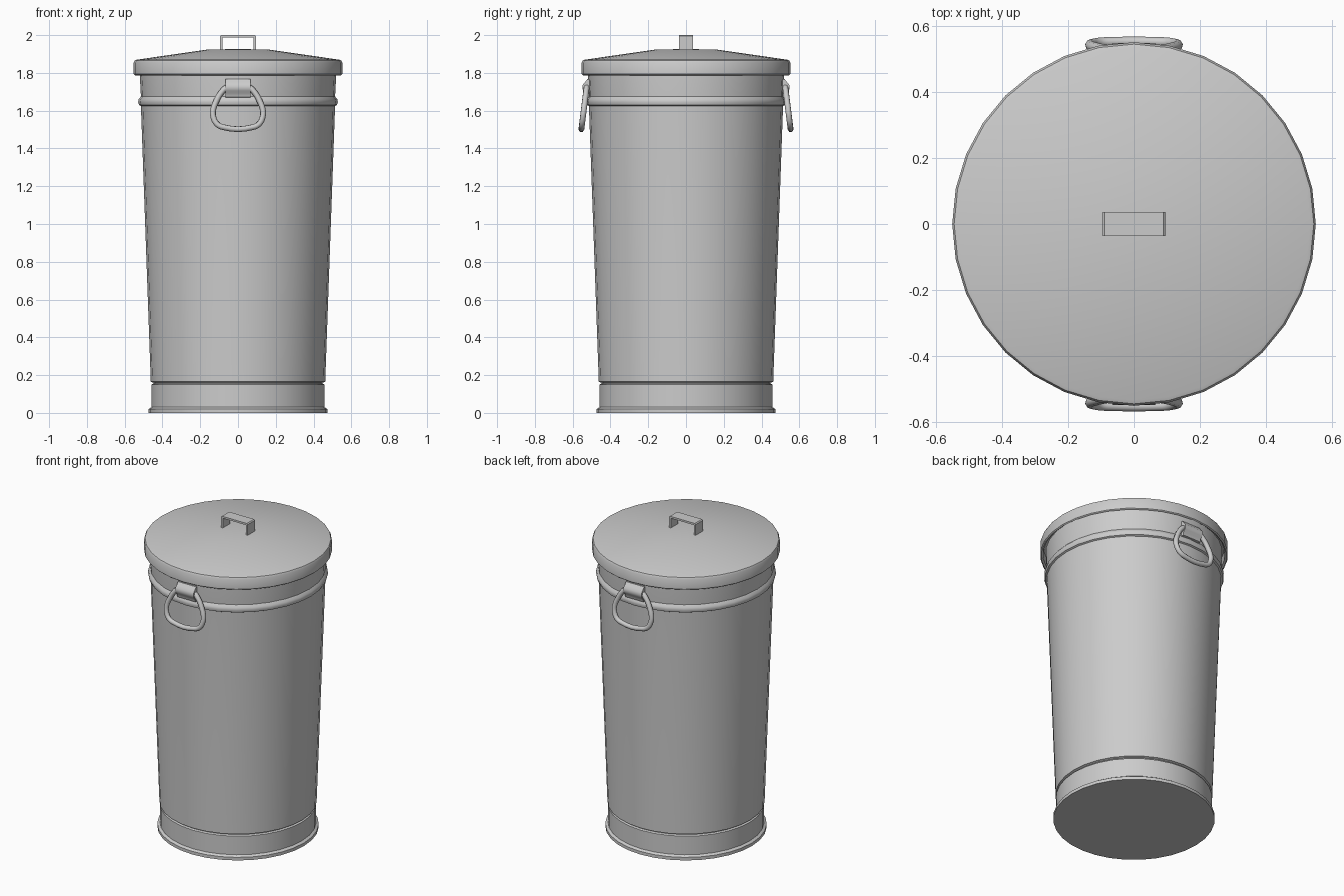
import bpy, bmesh, math

if "Cube" in bpy.data.objects:
    bpy.data.objects.remove(bpy.data.objects["Cube"])

SIDES = 32


def finish(name, bm, angle=35):
    bmesh.ops.remove_doubles(bm, verts=bm.verts, dist=1e-5)
    bmesh.ops.recalc_face_normals(bm, faces=bm.faces)
    me = bpy.data.meshes.new(name)
    bm.to_mesh(me)
    bm.free()
    ob = bpy.data.objects.new(name, me)
    bpy.context.collection.objects.link(ob)
    bpy.ops.object.select_all(action='DESELECT')
    ob.select_set(True)
    bpy.context.view_layer.objects.active = ob
    bpy.ops.object.shade_smooth_by_angle(angle=math.radians(angle))
    return ob


def lathe(name, profile):
    """Revolve (radius, z) points about the z axis."""
    bm = bmesh.new()
    rings = []
    for r, z in profile:
        if r == 0:
            rings.append([bm.verts.new((0, 0, z))] * SIDES)
        else:
            rings.append([bm.verts.new((r * math.cos(2 * math.pi * i / SIDES),
                                        r * math.sin(2 * math.pi * i / SIDES), z))
                          for i in range(SIDES)])
    for a, b in zip(rings, rings[1:]):
        for i in range(SIDES):
            j = (i + 1) % SIDES
            bm.faces.new(list(dict.fromkeys((a[i], a[j], b[j], b[i]))))
    return finish(name, bm)


def strap(name, outline, axis, half):
    """Extrude a closed 2D outline (u, z) symmetrically along x or y."""
    bm = bmesh.new()
    ends = []
    for s in (-half, half):
        ends.append([bm.verts.new((s, u, z) if axis == 'x' else (u, s, z)) for u, z in outline])
    bm.faces.new(ends[0])
    bm.faces.new(ends[1])
    n = len(outline)
    for i in range(n):
        j = (i + 1) % n
        bm.faces.new((ends[0][i], ends[0][j], ends[1][j], ends[1][i]))
    return finish(name, bm)


# Tapered can: foot flange, groove, wall, raised band, inner wall and floor
lathe("can_body", [
    (0, 0), (0.474, 0), (0.474, 0.02), (0.459, 0.03), (0.459, 0.15), (0.448, 0.155),
    (0.448, 0.16), (0.462, 0.165), (0.462, 0.172), (0.514, 1.625), (0.524, 1.63),
    (0.529, 1.645), (0.526, 1.66), (0.514, 1.675), (0.520, 1.79), (0.520, 1.81),
    (0.505, 1.81), (0.446, 0.16), (0.444, 0.03), (0, 0.03)])

# Lid: rim skirt, shallow cone and a flat centre
lathe("lid", [
    (0, 1.91), (0.16, 1.91), (0.532, 1.845), (0.535, 1.795), (0.545, 1.787), (0.552, 1.793),
    (0.552, 1.855), (0.546, 1.866), (0.535, 1.870), (0.16, 1.924), (0, 1.926)])

# Strap handle on the lid
strap("lid_handle", [
    (-0.095, 1.915), (-0.095, 1.994), (-0.089, 2.0), (0.089, 2.0), (0.095, 1.994), (0.095, 1.915),
    (0.083, 1.915), (0.083, 1.988), (-0.083, 1.988), (-0.083, 1.915)], 'y', 0.037)

# Half outline (x, z) of the swinging side handle
HALF = [(0.055, 1.725), (0.085, 1.70), (0.115, 1.65), (0.132, 1.60), (0.130, 1.565),
        (0.112, 1.53), (0.08, 1.513)]
LOOP = HALF + [(-x, z) for x, z in reversed(HALF)]

for side, label in ((-1, "front"), (1, "back")):
    # Bent clip that holds the handle against the can
    outer = [(0.510, 1.768), (0.522, 1.768), (0.534, 1.752), (0.546, 1.738), (0.549, 1.722),
             (0.545, 1.705), (0.532, 1.692), (0.528, 1.672), (0.512, 1.670)]
    strap(label + "_handle_clip", [(side * y, z) for y, z in outer], 'x', 0.065)

    # Rounded D-shaped handle, leaning outwards towards the bottom
    cu = bpy.data.curves.new(label + "_handle", 'CURVE')
    cu.dimensions = '3D'
    cu.bevel_depth = 0.0155
    cu.bevel_resolution = 2
    cu.resolution_u = 4
    sp = cu.splines.new('BEZIER')
    sp.bezier_points.add(len(LOOP) - 1)
    for p, (x, z) in zip(sp.bezier_points, LOOP):
        p.co = (x, side * (0.526 + (1.725 - z) * 0.125), z)
        p.handle_left_type = p.handle_right_type = 'AUTO'
    sp.use_cyclic_u = True
    ob = bpy.data.objects.new(label + "_handle", cu)
    bpy.context.collection.objects.link(ob)
